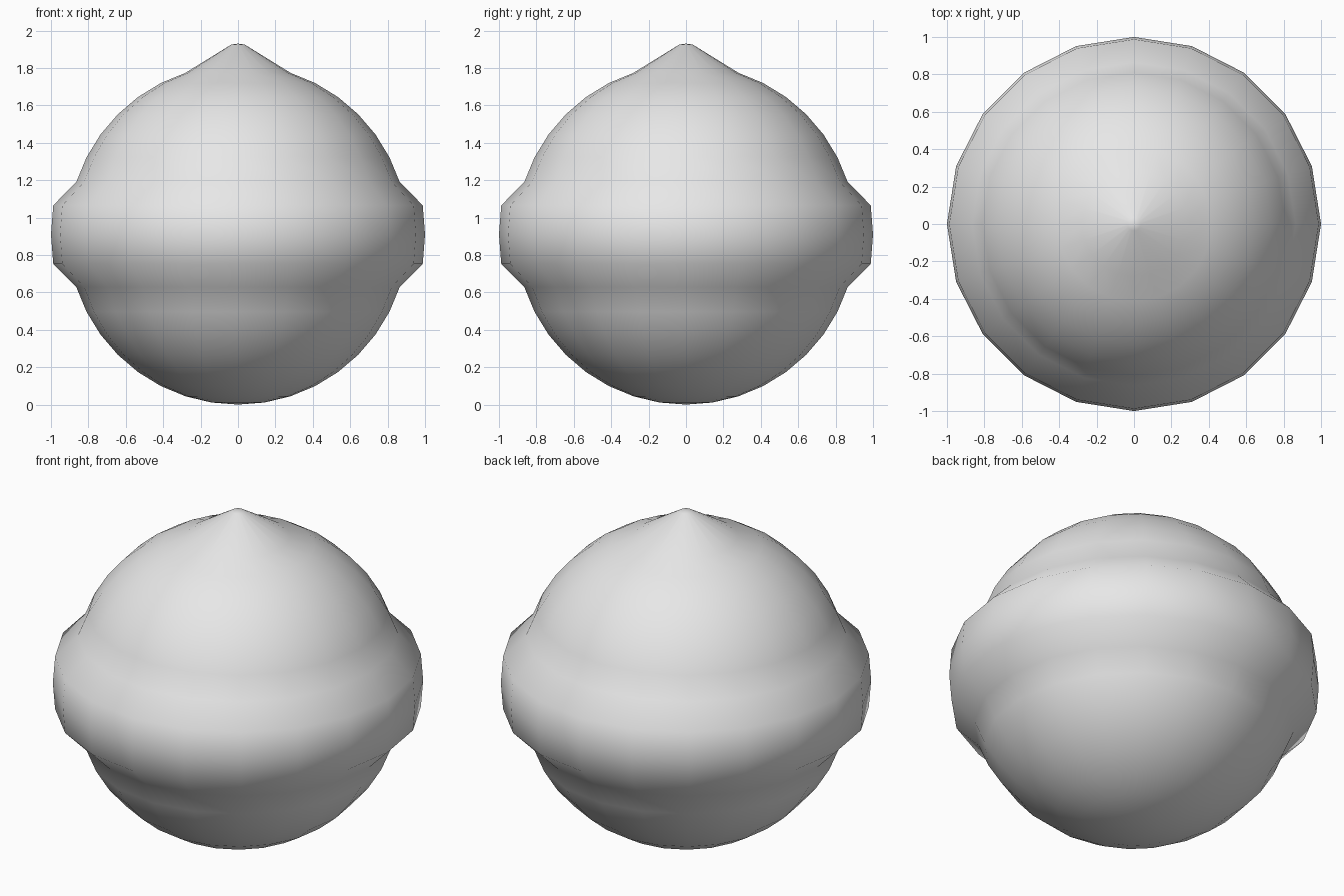
import bpy
import bmesh

# Remove the default cube
cube = bpy.data.objects.get("Cube")
if cube:
    bpy.data.objects.remove(cube, do_unlink=True)

RADIUS = 1 / 1.1
BELT_SCALE = 1.1

# Plain grey surface
grey = bpy.data.materials.new("plain_grey")
grey.use_nodes = True
colour = (0.8, 0.8, 0.8, 1)
grey.diffuse_color = colour
grey.node_tree.nodes["Principled BSDF"].inputs["Base Color"].default_value = colour

# Round body
bm = bmesh.new()
bmesh.ops.create_uvsphere(bm, u_segments=20, v_segments=20, radius=RADIUS)

for v in bm.verts:
    if abs(v.co.z) < 0.2:
        # Raised belt: the three middle rings swell outward
        v.co *= BELT_SCALE
    elif v.co.z > 0.88:
        # Pointed tip: the pole and the ring below it are pulled up
        is_pole = v.co.xy.length < 0.01
        v.co.x *= 0.25
        v.co.y *= 0.25
        v.co.z = 1.021 if is_pole else 1.016
    v.co.z += RADIUS

for f in bm.faces:
    f.smooth = True

mesh = bpy.data.meshes.new("belted_ball")
bm.to_mesh(mesh)
bm.free()
mesh.materials.append(grey)
ball = bpy.data.objects.new("belted_ball", mesh)
bpy.context.collection.objects.link(ball)
